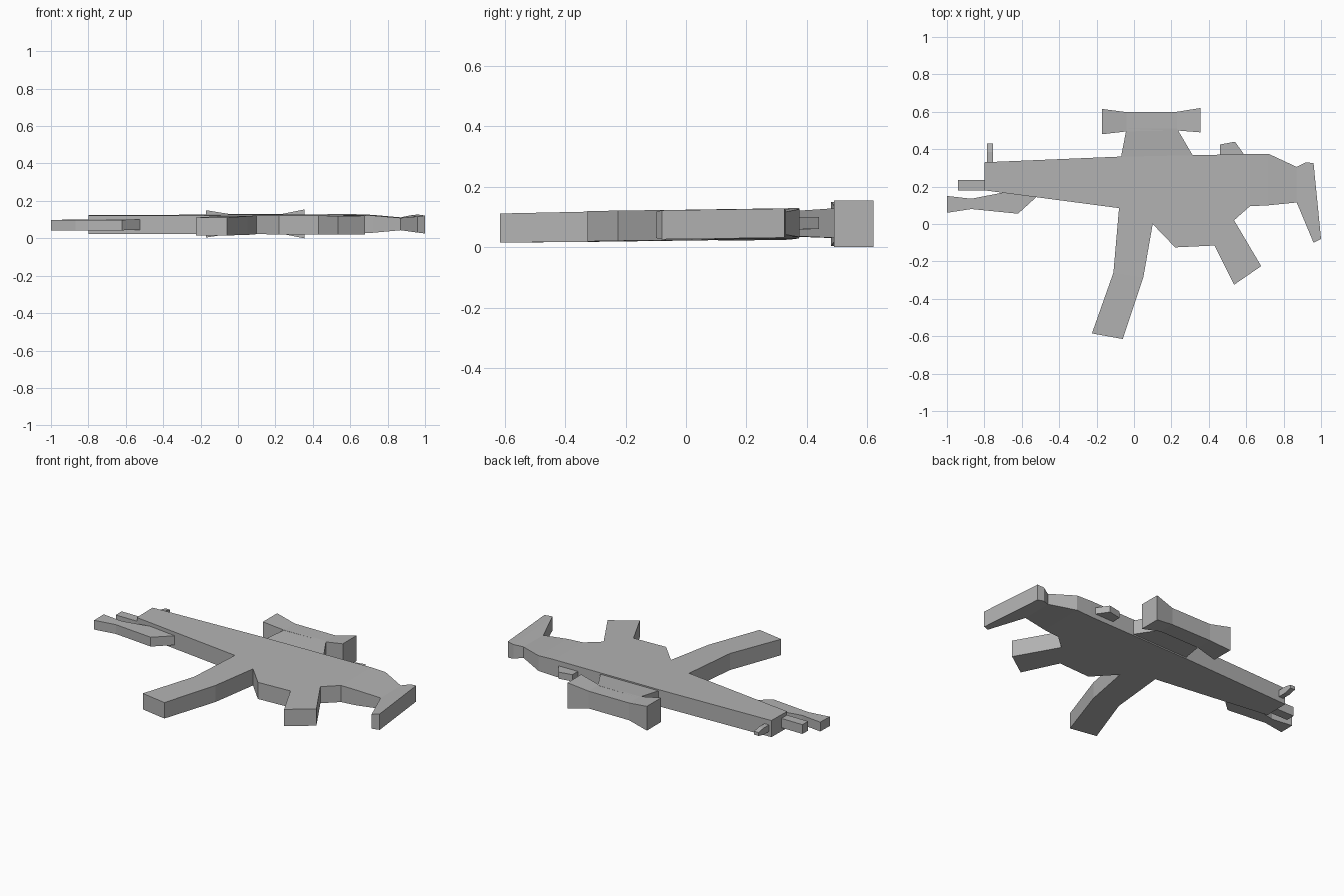
import bpy
import bmesh

default_cube = bpy.data.objects.get("Cube")
if default_cube:
    bpy.data.objects.remove(default_cube, do_unlink=True)

# One plain grey for the whole model
grey = bpy.data.materials.new("plain grey")
grey.use_nodes = True
grey_value = (0.45, 0.45, 0.45, 1)
grey.diffuse_color = grey_value
grey.node_tree.nodes["Principled BSDF"].inputs["Base Color"].default_value = grey_value


def tilted_centre(x, y):
    """Height of the slightly tilted middle plane of the flat model."""
    return 0.072 + 0.003 * x + 0.014 * y


def level_centre(x, y):
    return 0.077


def loft(name, stations, centre=tilted_centre):
    """Join cross-sections (upper point, lower point, half thickness) into a closed solid."""
    bm = bmesh.new()
    previous = None
    for upper, lower, half in stations:
        ring = []
        for (x, y), side in ((upper, 1), (lower, 1), (lower, -1), (upper, -1)):
            ring.append(bm.verts.new((x, y, centre(x, y) + side * half)))
        if previous is None:
            bm.faces.new(ring)
        else:
            for i in range(len(ring)):
                j = (i + 1) % len(ring)
                bm.faces.new((previous[i], previous[j], ring[j], ring[i]))
        previous = ring
    bm.faces.new(previous)
    bmesh.ops.recalc_face_normals(bm, faces=bm.faces)
    mesh = bpy.data.meshes.new(name)
    bm.to_mesh(mesh)
    bm.free()
    mesh.materials.append(grey)
    part = bpy.data.objects.new(name, mesh)
    bpy.context.collection.objects.link(part)
    return part


full = 0.05    # half thickness of the main slab
waist = 0.033  # half thickness where the stock narrows
thin = 0.028   # half thickness of the barrel parts
small = 0.02   # half thickness of the sights

# Receiver, from the muzzle end back to the stock neck
loft("receiver", [
    ((-0.8, 0.33), (-0.8, 0.18), full),
    ((-0.08, 0.36), (-0.08, 0.085), full),
    ((0.1, 0.363), (0.1, 0), full),
    ((0.22, 0.366), (0.22, -0.125), full),
    ((0.43, 0.37), (0.43, -0.115), full),
    ((0.535, 0.372), (0.535, 0.02), full),
    ((0.62, 0.374), (0.62, 0.095), full),
    ((0.72, 0.375), (0.72, 0.1), 0.046),
    ((0.87, 0.305), (0.87, 0.115), waist),
])

# Butt of the stock, flaring out from the neck
loft("stock_butt", [
    ((0.87, 0.305), (0.87, 0.115), waist),
    ((0.92, 0.33), (0.96, -0.1), 0.043),
    ((0.96, 0.325), (1, -0.08), 0.048),
])

# Curved magazine
loft("magazine", [
    ((-0.08, 0.085), (0.1, 0), full),
    ((-0.11, -0.26), (0.05, -0.285), full),
    ((-0.225, -0.585), (-0.06, -0.615), 0.048),
])

# Slanted pistol grip
loft("grip", [
    ((0.535, 0.02), (0.43, -0.115), full),
    ((0.68, -0.225), (0.535, -0.325), full),
])

# Barrel and the folded bar beneath it
loft("barrel", [
    ((-0.94, 0.235), (-0.94, 0.18), thin),
    ((-0.78, 0.235), (-0.78, 0.18), thin),
])
loft("under_barrel_bar", [
    ((-1, 0.15), (-1, 0.06), thin),
    ((-0.87, 0.135), (-0.87, 0.08), thin),
    ((-0.7, 0.168), (-0.62, 0.055), thin),
    ((-0.54, 0.16), (-0.52, 0.146), thin),
])

# Scope with wide ends, and its tapered mount
loft("scope_tube", [
    ((-0.17, 0.615), (-0.17, 0.48), 0.073),
    ((-0.04, 0.598), (-0.04, 0.495), 0.052),
    ((0.23, 0.6), (0.23, 0.5), 0.052),
    ((0.355, 0.62), (0.355, 0.49), 0.077),
], level_centre)
loft("scope_mount", [
    ((-0.04, 0.51), (0.23, 0.51), full),
    ((-0.07, 0.355), (0.315, 0.365), 0.042),
])

# Rear sight block and rounded front sight post
loft("rear_sight", [
    ((0.46, 0.425), (0.46, 0.36), small),
    ((0.54, 0.44), (0.54, 0.36), small),
    ((0.59, 0.37), (0.59, 0.36), small),
])
loft("front_sight", [
    ((-0.785, 0.32), (-0.755, 0.32), small),
    ((-0.785, 0.385), (-0.755, 0.385), small),
    ((-0.785, 0.43), (-0.755, 0.43), 0.01),
])
